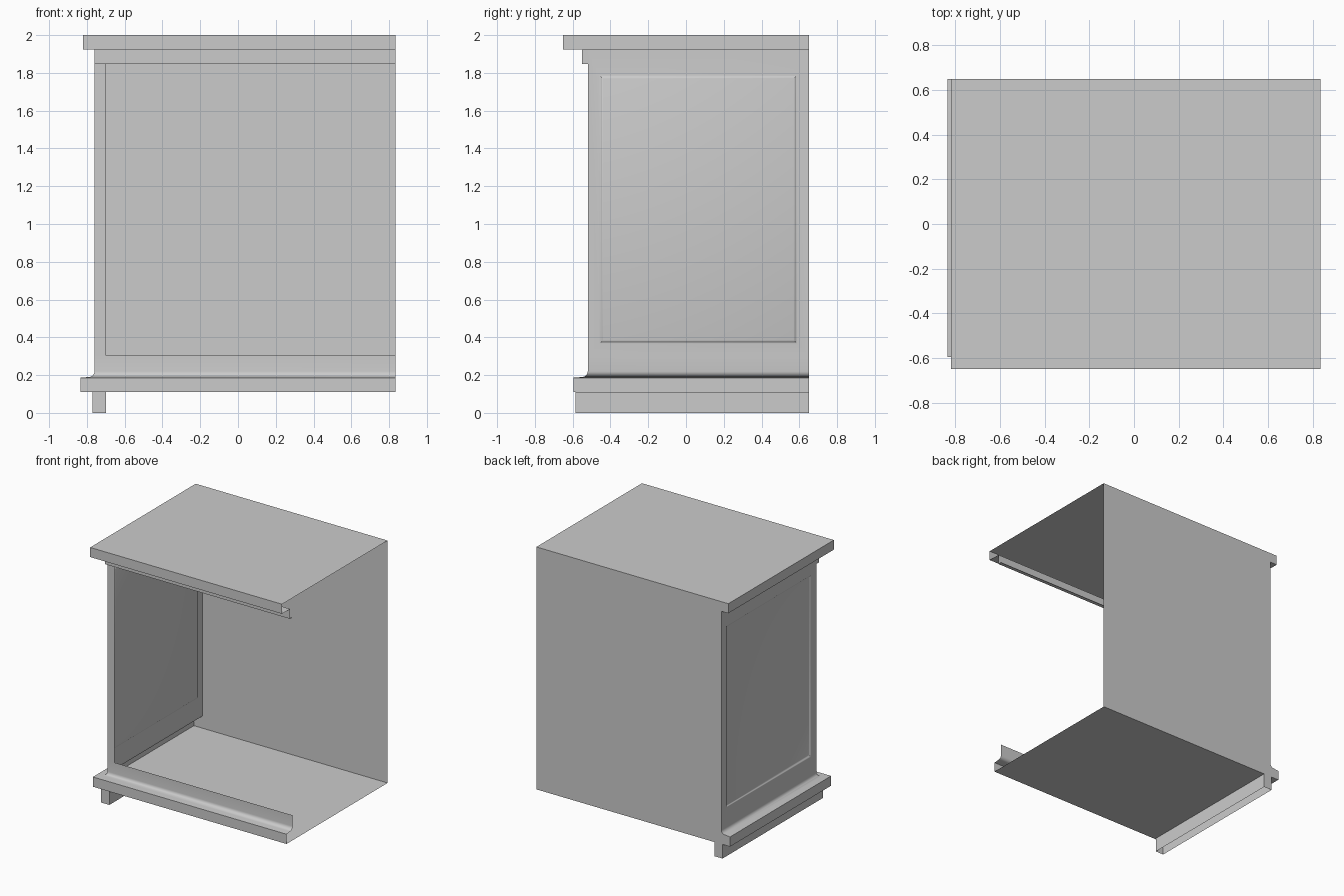
import bpy, math

if "Cube" in bpy.data.objects:
    bpy.data.objects.remove(bpy.data.objects["Cube"])

WX, WY = -0.76, -0.52      # outer wall planes (left side, front)
END, BACK = 0.835, 0.65    # open right end, back plane


def make(name, verts, faces, angle=40):
    me = bpy.data.meshes.new(name)
    me.from_pydata(verts, [], faces)
    me.validate()
    ob = bpy.data.objects.new(name, me)
    bpy.context.collection.objects.link(ob)
    bpy.ops.object.select_all(action='DESELECT')
    ob.select_set(True)
    bpy.context.view_layer.objects.active = ob
    bpy.ops.object.shade_smooth_by_angle(angle=math.radians(angle))
    return ob


def sweep(name, profile, extra=()):
    """Run a profile of (side offset, front offset, z) round the left and front, mitred at the corner."""
    verts, faces = [], []
    for dx, dy, z in profile:
        verts += [(WX - dx, BACK, z), (WX - dx, WY - dy, z), (END, WY - dy, z)]
    for i in range(len(profile) - 1):
        for k in range(2):
            a = 3 * i + k
            faces.append((a, a + 1, a + 4, a + 3))
    n = len(verts)
    for quad in extra:
        verts += quad
        faces.append(tuple(range(n, n + len(quad))))
        n = len(verts)
    return make(name, verts, faces)


def rect_xz(x0, x1, z0, z1, y):
    return [(x0, y, z0), (x1, y, z0), (x1, y, z1), (x0, y, z1)]


def rect_xy(x0, x1, y0, y1, z):
    return [(x0, y0, z), (x1, y0, z), (x1, y1, z), (x0, y1, z)]


# base moulding: square ledge, cove, then the bottom rail
cove = [(0.03 - 0.03 * math.sin(a), 0.22 - 0.03 * math.cos(a))
        for a in (i * math.pi / 12 for i in range(7))]
base = [(0.075, 0.11), (0.078, 0.145), (0.075, 0.186)] + cove + [(0.0, 0.305)]
base[1] = (0.075, 0.145)
sweep("base_moulding", [(d, d, z) for d, z in base])

# floor panel
make("floor_panel", rect_xy(WX - 0.075, END, WY - 0.075, BACK, 0.11), [(0, 1, 2, 3)])

# top slab with overhang
sweep("top_slab", [(0, 0.03, 1.925), (0.06, 0.13, 1.925), (0.06, 0.13, 2.0)],
      [rect_xy(WX - 0.06, END, WY - 0.13, BACK, 2.0)])

# front trim under the top
t = WY - 0.03
make("top_trim",
     [(WX, t, 1.925), (END, t, 1.925), (END, t, 1.847), (WX, t, 1.847),
      (WX, WY, 1.925), (END, WY, 1.847), (WX, WY, 1.847)],
     [(0, 3, 2, 1), (3, 6, 5, 2), (0, 4, 6, 3)])

# front stile beside the opening
make("front_stile", rect_xz(WX, -0.70, 0.305, 1.847, WY), [(0, 1, 2, 3)])

# side wall with a shallow recessed panel
rings = [(WY, BACK, 0.305, 1.925, 0.0)]
for i in range(6):
    s = i / 5
    g = 0.018 * s
    rings.append((-0.458 + g, 0.588 - g, 0.367 + g, 1.788 - g, 0.01 * s * s * (3 - 2 * s)))
verts, faces = [], []
for y0, y1, z0, z1, d in rings:
    verts += [(WX + d, y0, z0), (WX + d, y1, z0), (WX + d, y1, z1), (WX + d, y0, z1)]
for i in range(len(rings) - 1):
    for k in range(4):
        m = (k + 1) % 4
        faces.append((4 * i + k, 4 * i + 4 + k, 4 * i + 4 + m, 4 * i + m))
last = 4 * (len(rings) - 1)
faces.append((last + 3, last + 2, last + 1, last))
make("side_wall", verts, faces)

# back panel following the side outline
outline = [(END, 0.11)] + [(WX - d, z) for d, z in base]
outline += [(WX, 1.925), (WX - 0.06, 1.925), (WX - 0.06, 2.0), (END, 2.0)]
make("back_panel", [(x, BACK, z) for x, z in outline], [tuple(range(len(outline)))])

# runner foot, open underneath
f = rect_xy(-0.77, -0.70, -0.585, BACK, 0.0) + rect_xy(-0.77, -0.70, -0.585, BACK, 0.11)
make("runner_foot", f, [(k, (k + 1) % 4, 4 + (k + 1) % 4, 4 + k) for k in range(4)])
